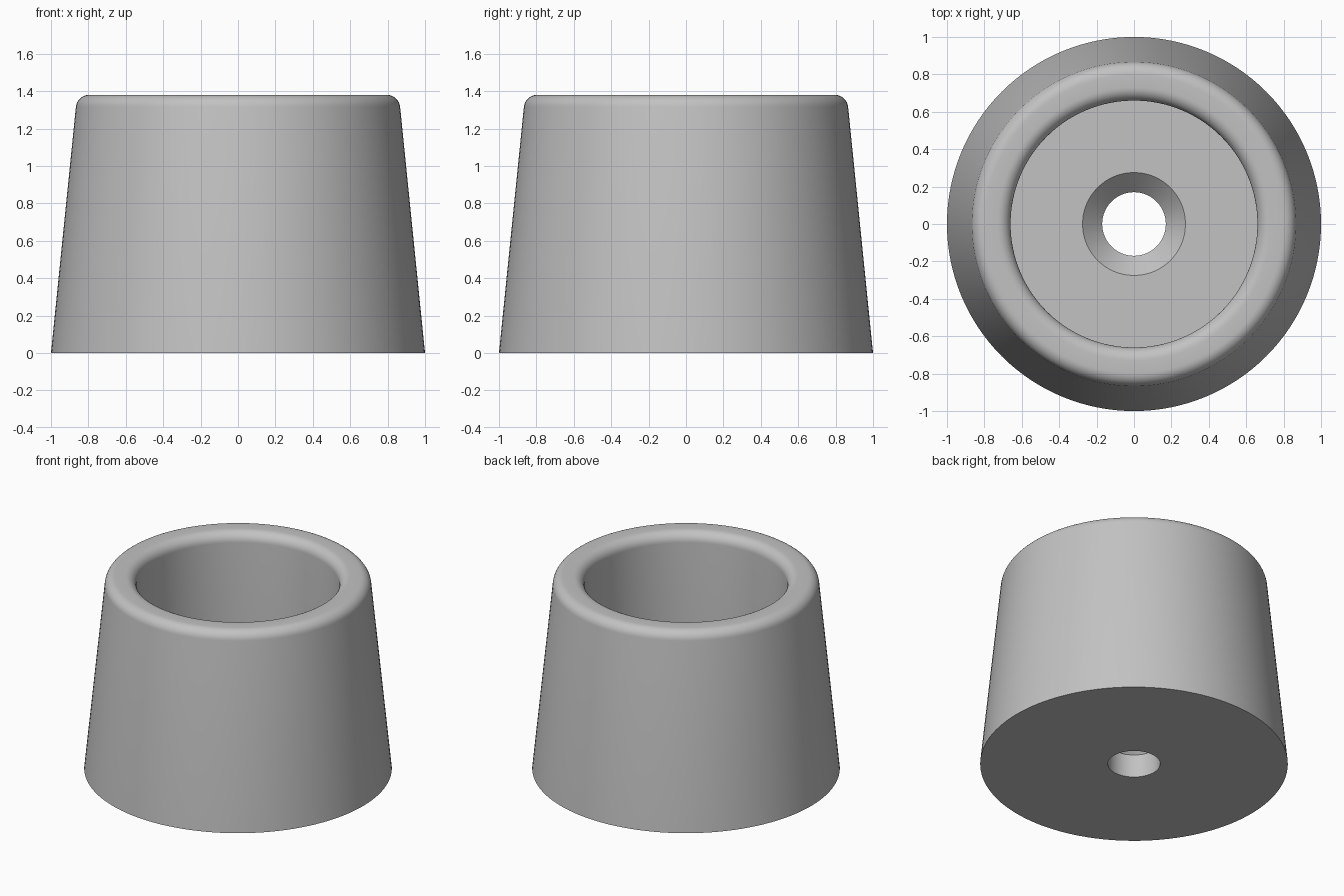
import bpy
import bmesh
import math

cube = bpy.data.objects.get("Cube")
if cube:
    bpy.data.objects.remove(cube, do_unlink=True)

HEIGHT = 1.38
FILLET = 0.07
SEGMENTS = 128
RECESS_RADIUS = 0.66
HOLE_RADIUS = 0.17
TAPER = math.radians(5.8)


def arc(cx, cz, radius, start, end, steps=8):
    """Points of a fillet in the profile plane."""
    angles = [start + (end - start) * i / steps for i in range(steps + 1)]
    return [(cx + radius * math.cos(a), cz + radius * math.sin(a)) for a in angles]


# Rubber grey material
grey = bpy.data.materials.new("rubber_grey")
grey.use_nodes = True
colour = (0.54, 0.54, 0.54, 1)
grey.diffuse_color = colour
grey.node_tree.nodes["Principled BSDF"].inputs["Base Color"].default_value = colour

# Closed cross-section: base, tapered wall, rounded rim, recess, countersunk hole
rim_z = HEIGHT - FILLET
profile = [(HOLE_RADIUS, 0), (1, 0)]
profile += arc(0.797, rim_z, FILLET, TAPER, math.pi / 2)
profile += arc(RECESS_RADIUS + FILLET, rim_z, FILLET, math.pi / 2, math.pi)
profile += [(RECESS_RADIUS, 0.27), (0.275, 0.27), (HOLE_RADIUS, 0.165)]

# Revolve the section around z
bm = bmesh.new()
verts = [bm.verts.new((x, 0, z)) for x, z in profile]
edges = [bm.edges.new((v, verts[(i + 1) % len(verts)])) for i, v in enumerate(verts)]
bmesh.ops.spin(bm, geom=verts + edges, cent=(0, 0, 0), axis=(0, 0, 1),
               angle=math.tau, steps=SEGMENTS, use_merge=False)
bmesh.ops.remove_doubles(bm, verts=bm.verts[:], dist=0.0001)
bmesh.ops.recalc_face_normals(bm, faces=bm.faces[:])
mesh = bpy.data.meshes.new("tapered_foot")
bm.to_mesh(mesh)
bm.free()
mesh.materials.append(grey)

foot = bpy.data.objects.new("tapered_foot", mesh)
bpy.context.collection.objects.link(foot)

# Smooth curved walls, keep the hard edges
bpy.ops.object.select_all(action="DESELECT")
foot.select_set(True)
bpy.context.view_layer.objects.active = foot
bpy.ops.object.shade_smooth_by_angle(angle=math.radians(30))
